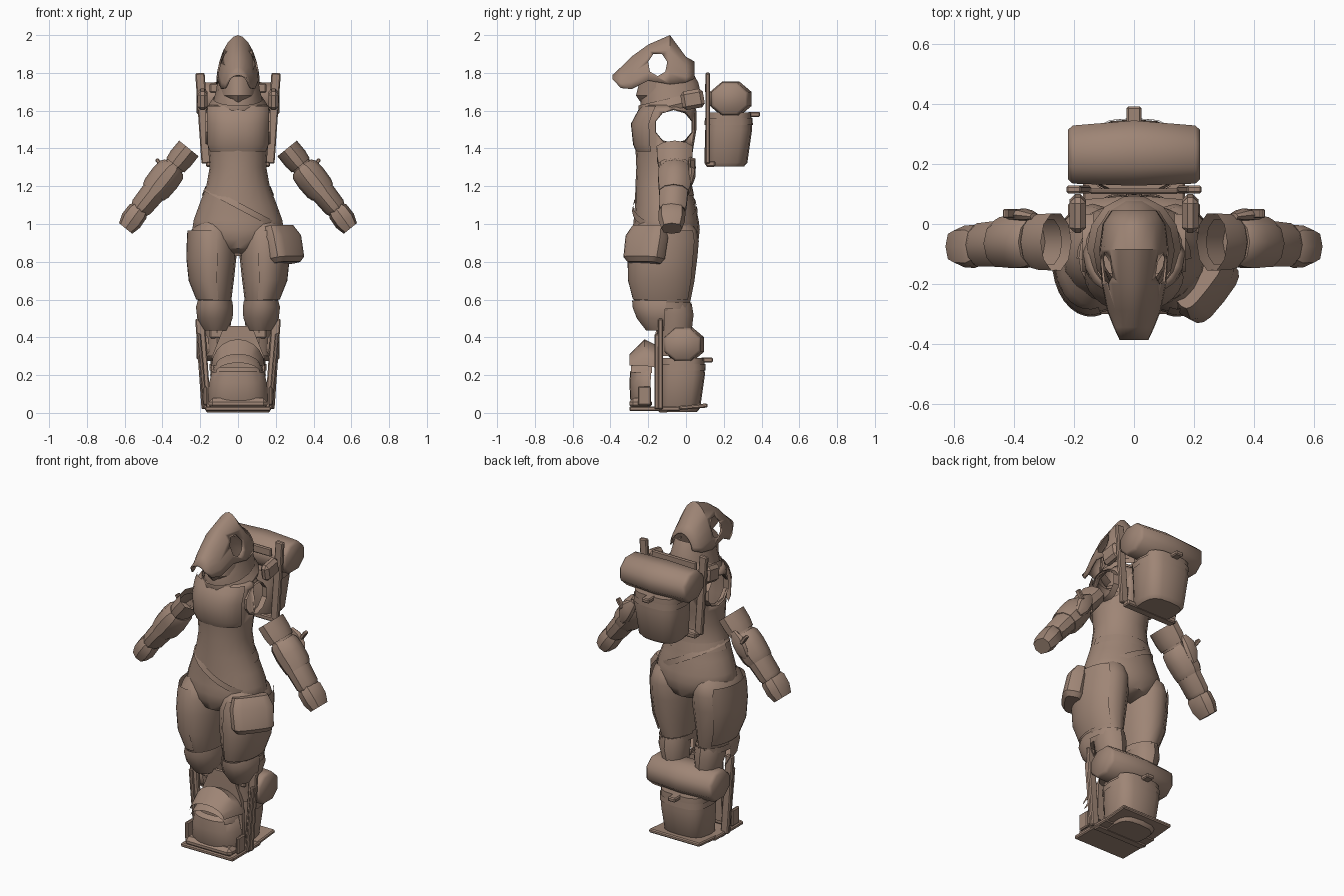
import bpy, bmesh, math
from mathutils import Matrix, Vector

brown = bpy.data.materials.new("warm_brown")
brown.diffuse_color = (0.345, 0.236, 0.18, 1)

T, R = Matrix.Translation, Matrix.Rotation
ALONG_Y = R(math.pi / 2, 4, 'X')    # local z -> -y, local y -> z
ALONG_X = R(math.pi / 2, 4, 'Y')    # local z -> x


def finish(name, bm, M=None, mirror=False, angle=35):
    if M is not None:
        bm.transform(M)
    bmesh.ops.recalc_face_normals(bm, faces=bm.faces)
    me = bpy.data.meshes.new(name)
    bm.to_mesh(me)
    bm.free()
    me.materials.append(brown)
    ob = bpy.data.objects.new(name, me)
    bpy.context.collection.objects.link(ob)
    bpy.ops.object.select_all(action='DESELECT')
    ob.select_set(True)
    bpy.context.view_layer.objects.active = ob
    bpy.ops.object.shade_smooth_by_angle(angle=math.radians(angle))
    if mirror:
        ob.modifiers.new("mirror", 'MIRROR')
    return ob


def loft(name, secs, n=16, arc=None, cap=True, M=None, mirror=False, p=2.0, turn=0, angle=35):
    """Skin superellipse sections (x, y, z, rx, ry); arc gives an open shell."""
    bm = bmesh.new()
    a0, a1 = arc or (0, 360)
    count = n + 1 if arc else n
    rings = []
    for x, y, z, rx, ry in secs:
        ring = []
        for i in range(count):
            a = math.radians(a0 + (a1 - a0) * i / n + turn)
            c, s = math.cos(a), math.sin(a)
            ring.append(bm.verts.new((x + rx * math.copysign(abs(c) ** (2 / p), c),
                                      y + ry * math.copysign(abs(s) ** (2 / p), s), z)))
        rings.append(ring)
    for lo, hi in zip(rings, rings[1:]):
        for i in range(n):
            j = (i + 1) % count
            bm.faces.new((lo[i], lo[j], hi[j], hi[i]))
    if cap and not arc:
        bm.faces.new(rings[0])
        bm.faces.new(rings[-1])
    return finish(name, bm, M, mirror, angle)


def box(name, loc, size, M=None, mirror=False, bevel=0.006):
    bm = bmesh.new()
    bmesh.ops.create_cube(bm, size=1, matrix=T(loc) @ (M or Matrix()) @ Matrix.Diagonal((*size, 1)))
    bmesh.ops.bevel(bm, geom=bm.edges[:], offset=bevel, segments=1, affect='EDGES')
    return finish(name, bm, None, mirror)


def cut_through(ob, name, y, z, ry, rz, n=10):
    """Make the shell thin-walled and punch a sideways opening in it."""
    sol = ob.modifiers.new("wall", 'SOLIDIFY')
    sol.thickness = 0.008
    cutter = loft(name, [(0, 0, -0.5, rz, ry), (0, 0, 0.5, rz, ry)], n=n,
                  M=T((0, y, z)) @ ALONG_X)
    cutter.hide_render = True
    cutter.hide_viewport = True
    b = ob.modifiers.new("opening", 'BOOLEAN')
    b.operation, b.solver, b.object = 'DIFFERENCE', 'EXACT', cutter


# --- torso with arm openings
torso = loft("torso", [
    (0, -.11, .83, .05, .06), (0, -.105, .87, .14, .15), (0, -.105, .92, .215, .172),
    (0, -.105, .97, .242, .178), (0, -.105, 1.02, .235, .172), (0, -.11, 1.1, .206, .16),
    (0, -.12, 1.2, .168, .148),
    (0, -.12, 1.3, .15, .143), (0, -.115, 1.39, .157, .152), (0, -.11, 1.5, .168, .165),
    (0, -.10, 1.6, .17, .155), (0, -.095, 1.63, .15, .14)], n=20, cap=False)
cut_through(torso, "arm_opening_cutter", -.065, 1.515, .1, .088)
loft("chest_plate", [(0, -.12, 1.385, .158, .145), (0, -.12, 1.42, .172, .16),
                     (0, -.12, 1.53, .174, .172), (0, -.11, 1.59, .176, .15),
                     (0, -.10, 1.625, .17, .135)], n=12, arc=(202, 338), p=2.4)
loft("armhole_rim", [(0, 0, .135, .098, .105), (0, 0, .172, .092, .1)], n=10, cap=False,
     M=T((0, -.065, 1.515)) @ ALONG_X, mirror=True)
# belt slung low on one hip
loft("belt", [(0, 0, -.016, .228, .174), (0, 0, .016, .216, .168)], n=24, cap=False,
     M=T((.024, -.112, 1.085)) @ R(math.radians(28), 4, 'Y'))
# jacket hem at the back
loft("jacket_hem", [(0, -.115, 1.15, .192, .158), (0, -.12, 1.2, .172, .153)], n=14, arc=(0, 180))

# --- hood, collar and face wrap
hood = loft("hood", [(0, 1.77, -.045, .075, .09), (0, 1.75, 0, .105, .135), (0, 1.74, .085, .116, .26),
                     (0, 1.76, .2, .108, .19), (0, 1.715, .29, .09, .17),
                     (0, 1.72, .345, .068, .11), (0, 1.765, .388, .048, .025)],
            n=12, arc=(0, 180), M=ALONG_Y, p=1.8)
cut_through(hood, "hood_opening_cutter", -.15, 1.845, .052, .062, n=7)
tilt = T((0, -.09, 1.67)) @ R(math.radians(13), 4, 'X')
loft("collar", [(0, 0, -.06, .14, .17), (0, .005, -.01, .128, .168), (0, .015, .04, .115, .158),
                (0, .025, .105, .106, .13)], n=14, cap=False, M=tilt)
loft("scarf", [(0, 0, -.07, .15, .17), (0, 0, -.045, .158, .18), (0, 0, -.005, .134, .172)],
     n=14, cap=False, M=tilt)
loft("face_wrap", [(0, -.15, 1.63, .03, .08), (0, -.15, 1.68, .09, .115),
                   (0, -.14, 1.78, .102, .1)], n=8, arc=(190, 350), p=1.7)
box("shoulder_pad", (.188, .035, 1.66), (.055, .12, .10), R(math.radians(10), 4, 'X'), True, .018)

# --- separate arms
ARM = T((.26, -.06, 1.40)) @ R(math.radians(141), 4, 'Y')
loft("sleeve_cuff", [(0, 0, 0, .066, .1), (0, 0, .07, .067, .098), (0, 0, .115, .06, .09)],
     n=10, cap=False, M=ARM, mirror=True)
loft("upper_arm", [(0, 0, .03, .05, .08), (0, 0, .17, .055, .08)], n=10, cap=False, M=ARM, mirror=True)
loft("forearm", [(0, 0, .125, .062, .08), (0, 0, .145, .077, .088), (0, 0, .2, .083, .092),
                 (0, 0, .27, .08, .088), (0, -.005, .3, .07, .082)],
     n=10, M=ARM, mirror=True)
loft("gauntlet", [(0, -.005, .285, .066, .08), (0, -.01, .4, .06, .076), (0, -.01, .42, .05, .068)],
     n=10, M=ARM, mirror=True)
loft("hand", [(0, -.015, .405, .045, .058), (0, -.015, .43, .058, .072), (.003, -.015, .49, .06, .07),
              (.006, -.015, .54, .045, .055)], n=8, M=ARM, mirror=True, p=2.6)
loft("elbow_plate", [(-.02, .085, .09, .02, .012), (-.02, .09, .14, .045, .022),
                     (-.01, .09, .2, .045, .02), (0, .08, .25, .02, .012)],
     n=8, M=ARM, mirror=True)
box("elbow_spike", (.415, .035, 1.32), (.02, .03, .06), R(.6, 4, 'Y'), True, .004)

# --- legs
loft("thigh", [(.13, -.11, 1.02, .07, .12), (.134, -.11, .97, .112, .165), (.138, -.115, .91, .128, .183),
               (.139, -.122, .82, .13, .182), (.139, -.128, .7, .117, .173),
               (.125, -.125, .6, .09, .15), (.12, -.115, .54, .075, .125)], n=16, mirror=True)
# outer thigh armour, highest on the side
loft("thigh_plate", [(.15, -.112, .965, .118, .172), (.144, -.117, .91, .127, .187),
                     (.143, -.124, .82, .131, .186), (.142, -.128, .7, .119, .179),
                     (.128, -.125, .6, .093, .156)], n=14, arc=(-105, 60), mirror=True)
loft("knee_guard", [(.122, -.13, .595, .092, .155), (.124, -.135, .56, .1, .148),
                    (.122, -.135, .5, .095, .125), (.118, -.13, .435, .06, .08)],
     n=10, arc=(170, 370), mirror=True)
loft("knee_band", [(.122, -.115, .55, .094, .14), (.122, -.115, .585, .094, .147)],
     n=14, cap=False, mirror=True)
loft("calf", [(.12, -.07, .58, .08, .1), (.118, -.06, .52, .085, .1), (.11, -.06, .45, .07, .092),
              (.11, -.06, .3, .06, .08)], n=12, mirror=True)

# --- hip pouch
POUCH = T((.24, -.212, .893)) @ R(math.radians(-38), 4, 'Z') @ R(math.radians(-10), 4, 'Y')
loft("hip_pouch", [(0, 0, -.1, .045, .095), (.003, 0, -.075, .062, .117), (0, 0, .04, .06, .122),
                   (-.01, 0, .1, .035, .1)], n=16, M=POUCH, p=3.4)


# --- pack with bedroll and frame, worn on the back and set at the feet
def pack(prefix, dy, dz):
    O = T((0, dy, dz))
    at = lambda x, y, z: Vector((x, y + dy, z + dz))
    loft(prefix + "_bedroll", [(0, -.005, -.22, .08, .09), (0, -.005, -.205, .093, .105),
                               (0, 0, 0, .1, .118),
                               (0, -.005, .205, .093, .105), (0, -.005, .22, .08, .09)],
         n=8, M=O @ T((0, .237, 1.662)) @ ALONG_X, turn=22.5, angle=50)
    loft(prefix + "_bag", [(0, .208, 1.305, .115, .1), (0, .211, 1.325, .13, .114),
                           (0, .226, 1.5, .147, .124), (0, .228, 1.59, .145, .118)],
         n=16, M=O, p=3)
    loft(prefix + "_bag_flap", [(0, .226, 1.525, .152, .128), (0, .226, 1.56, .152, .126)],
         n=16, M=O, p=3, cap=False)
    box(prefix + "_frame_rail", at(.185, .115, 1.56), (.05, .026, .48),
        R(math.radians(4), 4, 'Y'), True)
    box(prefix + "_frame_top_bar", at(0, .11, 1.72), (.3, .018, .05))
    box(prefix + "_frame_base_bar", at(0, .13, 1.318), (.34, .05, .03))
    box(prefix + "_buckle", at(0, .36, 1.58), (.05, .065, .026))


pack("back_pack", 0, 0)
pack("ground_pack", -.25, -1.3)

# --- spare breastplate, cowl and plates at the feet
loft("ground_breastplate", [(0, -.15, .04, .155, .13), (0, -.15, .07, .162, .145),
                            (0, -.15, .16, .155, .15), (0, -.15, .22, .138, .145),
                            (0, -.15, .24, .12, .12)], n=12, arc=(190, 350), p=2.5)
loft("ground_cowl_outer", [(0, .24, .16, .145, .12), (0, .25, .22, .14, .14), (0, .25, .3, .115, .06)],
     n=10, arc=(0, 180), M=ALONG_Y)
loft("ground_cowl_inner", [(0, .21, .18, .135, .12), (0, .21, .24, .13, .1), (0, .215, .29, .115, .05)],
     n=10, arc=(0, 180), M=ALONG_Y)
loft("ground_back_panel", [(0, -.15, .08, .15, .012), (0, -.15, .3, .14, .012),
                           (0, -.15, .46, .075, .01)], n=4, turn=45, p=30)
box("ground_hem", (0, -.24, .05), (.31, .12, .055), None, False, .02)
box("ground_front_plate", (0, -.165, .022), (.35, .27, .024))
box("ground_back_plate", (0, .03, .032), (.34, .17, .022), R(math.radians(5), 4, 'X'))
box("ground_side_strap", (.19, -.15, .22), (.02, .035, .4), R(math.radians(5), 4, 'Y'), True)
box("ground_side_clasp", (.172, -.22, .09), (.02, .07, .1), None, True)
